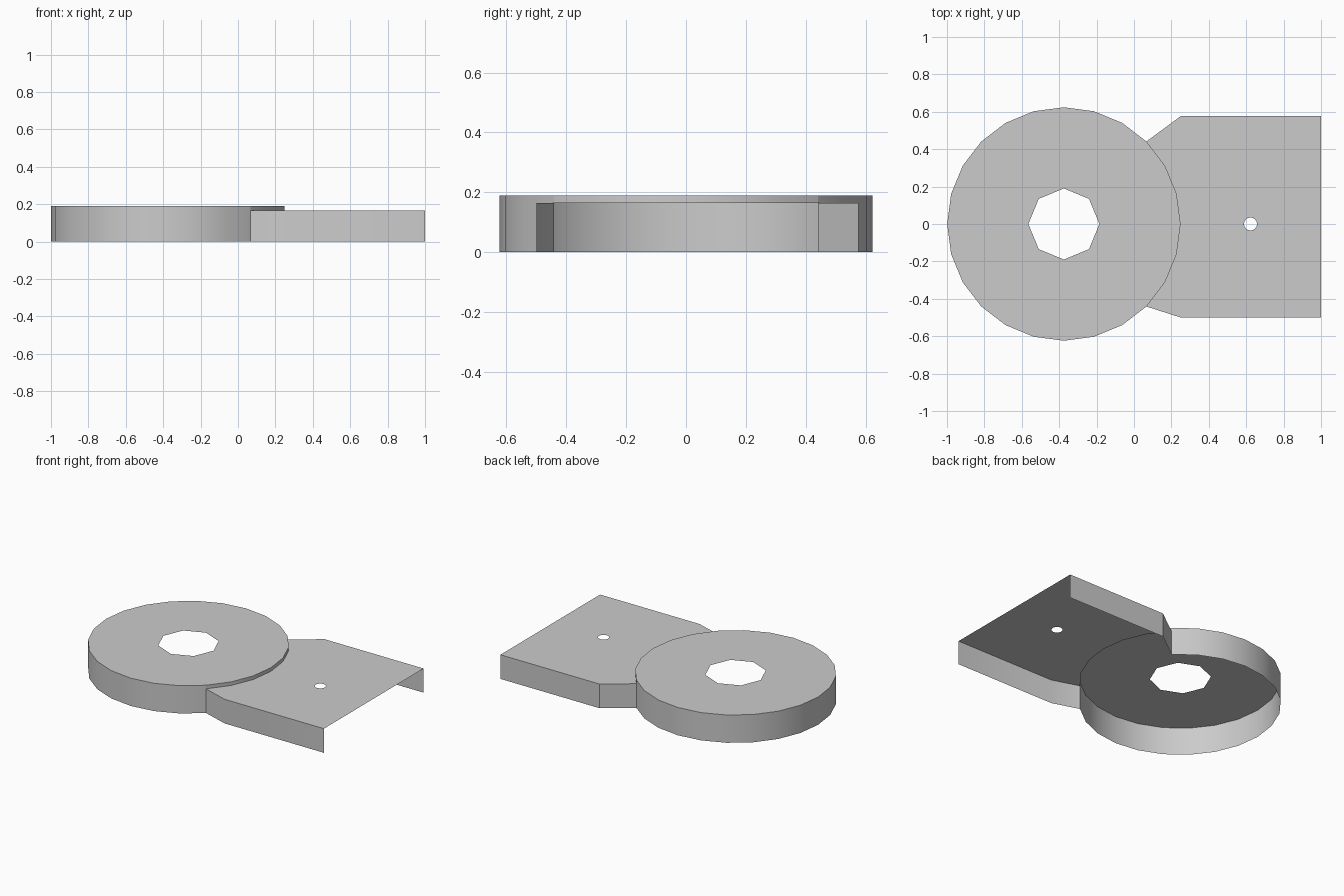
import bpy, bmesh
from math import cos, sin, tau, radians

cube = bpy.data.objects.get("Cube")
if cube:
    bpy.data.objects.remove(cube, do_unlink=True)

GREY = (0.6, 0.6, 0.6, 1.0)
mat = bpy.data.materials.new("light grey")
mat.use_nodes = True
mat.diffuse_color = GREY
mat.node_tree.nodes["Principled BSDF"].inputs["Base Color"].default_value = GREY

DISC_X, DISC_R, DISC_TOP = -0.375, 0.624, 0.19
PLATE_TOP = 0.165
SIDES = 24
OPEN = SIDES // 8          # rim segments left open on each side of +x


def ring(cx, radius, sides):
    return [(cx + radius * cos(tau * i / sides), radius * sin(tau * i / sides))
            for i in range(sides)]


def open_shell(name, outline, hole, top, wall_bottom):
    """Flat sheet with a hole; wall_bottom(i) gives the skirt's lower edge, or None."""
    bm = bmesh.new()
    loops = [[bm.verts.new((x, y, top)) for x, y in pts] for pts in (outline, hole)]
    edges = [bm.edges.new((loop[i - 1], loop[i]))
             for loop in loops for i in range(len(loop))]
    bmesh.ops.triangle_fill(bm, edges=edges, use_beauty=True, normal=(0, 0, 1))
    bm.normal_update()
    for face in bm.faces:
        if face.normal.z < 0:
            face.normal_flip()
    # skirt walls hanging from the outer edge
    rim = loops[0]
    for i, a in enumerate(rim):
        b = rim[(i + 1) % len(rim)]
        low = wall_bottom(i)
        if low is not None:
            lower = [bm.verts.new((v.co.x, v.co.y, low)) for v in (a, b)]
            bm.faces.new((lower[0], lower[1], b, a))
    bmesh.ops.remove_doubles(bm, verts=bm.verts[:], dist=0.0001)
    mesh = bpy.data.meshes.new(name)
    bm.to_mesh(mesh)
    bm.free()
    mesh.materials.append(mat)
    obj = bpy.data.objects.new(name, mesh)
    bpy.context.collection.objects.link(obj)
    bpy.ops.object.select_all(action='DESELECT')
    obj.select_set(True)
    bpy.context.view_layer.objects.active = obj
    bpy.ops.object.shade_smooth_by_angle(angle=radians(30))
    return obj


# Round cover: full-height rim, shortened to a step where it meets the plate
circle = ring(DISC_X, DISC_R, SIDES)
open_shell("round_cover", circle, ring(DISC_X, 0.19, 8), DISC_TOP,
           lambda i: PLATE_TOP if i < OPEN or i >= SIDES - OPEN else 0.0)

# Plate: inner edge follows the cover, with skirts along both long sides only
arc = [circle[i] for i in range(OPEN, -OPEN - 1, -1)]
outer = [(0.25, -0.5), (1.0, -0.5), (1.0, 0.577), (0.25, 0.577)]
first = len(arc) - 1
walled = {first, first + 1, first + 3, first + 4}
open_shell("side_plate", arc + outer, ring(0.623, 0.035, 16), PLATE_TOP,
           lambda i: 0.0 if i in walled else None)
